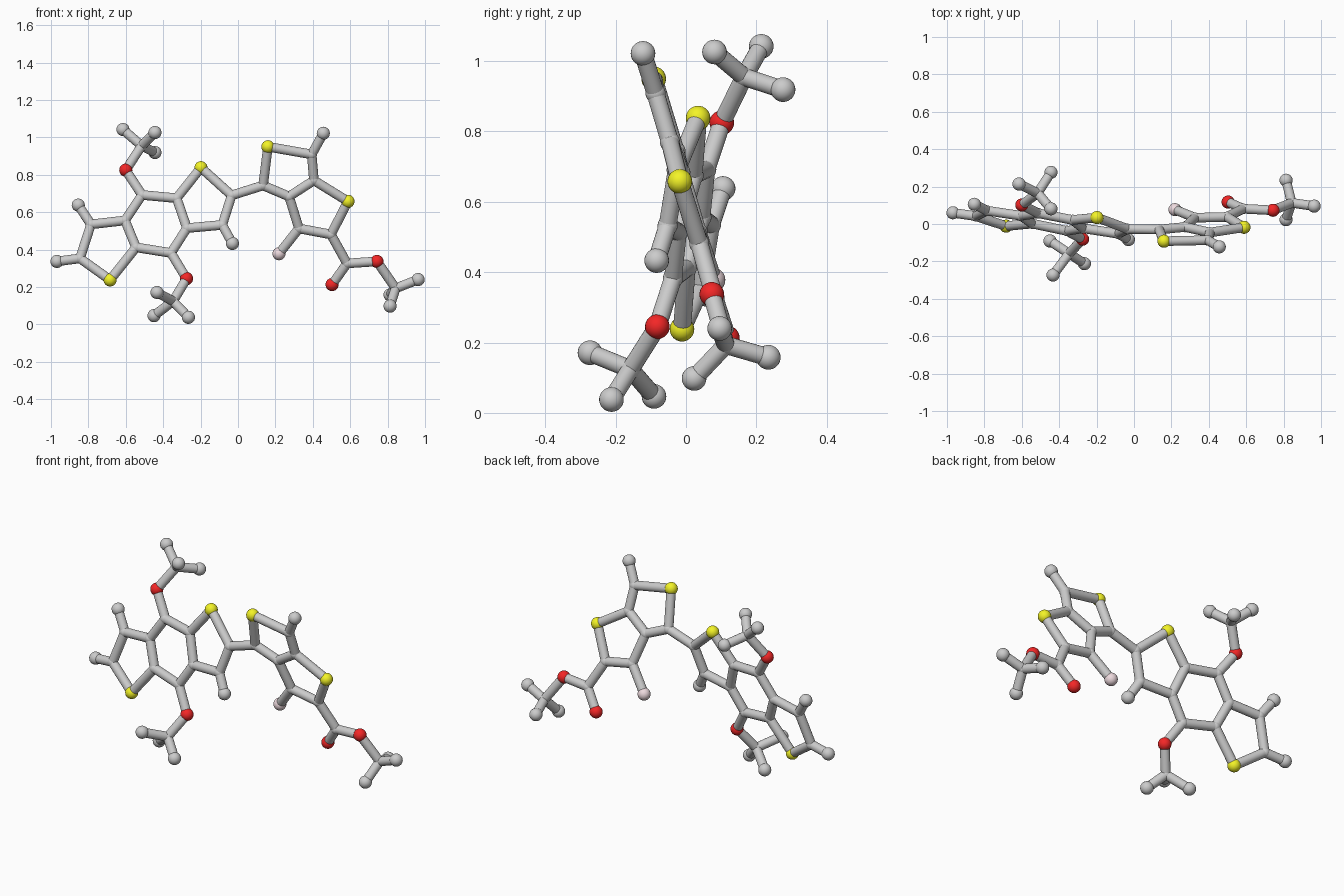
import bpy, bmesh
from mathutils import Vector, Matrix

if "Cube" in bpy.data.objects:
    bpy.data.objects.remove(bpy.data.objects["Cube"])

BALL, JOINT, ROD = 0.035, 0.0285, 0.0255


def left(x, z):          # tilted plane of the three-ring half
    return Vector((x, -0.183 - 0.175 * x + 0.218 * z, z))


def right(x, z):         # tilted plane of the two-ring half
    return Vector((x, 0.196 - 0.03 * x - 0.298 * z, z))


def material(name, rgb):
    m = bpy.data.materials.new(name)
    m.diffuse_color = (*rgb, 1)
    m.use_nodes = True
    m.node_tree.nodes["Principled BSDF"].inputs["Base Color"].default_value = m.diffuse_color
    return m


def finish(name, bm, mat=None):
    me = bpy.data.meshes.new(name)
    bm.to_mesh(me)
    bm.free()
    ob = bpy.data.objects.new(name, me)
    bpy.context.collection.objects.link(ob)
    if mat:
        me.materials.append(mat)
    for p in me.polygons:
        p.use_smooth = len(p.vertices) < 5
    return ob


def balls(name, points, radius, mat=None):
    bm = bmesh.new()
    for p in points:
        bmesh.ops.create_uvsphere(bm, u_segments=24, v_segments=16, radius=radius,
                                  matrix=Matrix.Translation(p))
    return finish(name, bm, mat)


def rods(name, pairs):
    bm = bmesh.new()
    for a, b in pairs:
        d = b - a
        m = Matrix.Translation((a + b) / 2) @ d.to_track_quat('Z', 'Y').to_matrix().to_4x4()
        bmesh.ops.create_cone(bm, cap_ends=True, segments=20, radius1=ROD, radius2=ROD,
                              depth=d.length, matrix=m)
    return finish(name, bm)


P = {
    # left rings
    'Sa': left(-.684, .238), 'a1': left(-.845, .353), 'a2': left(-.786, .535),
    'a3': left(-.604, .556), 'a4': left(-.545, .412), 'b1': left(-.513, .692),
    'b2': left(-.328, .675), 'b3': left(-.273, .515), 'b4': left(-.358, .382),
    'Sb': left(-.198, .838), 'c1': left(-.034, .69), 'c2': left(-.084, .532),
    # left ends
    'Ha1': left(-.968, .337), 'Ha2': left(-.854, .638), 'Hc2': left(-.030, .433),
    # upper and lower side branches
    'Ot': left(-.600, .825), 'mt': Vector((-.515, .165, .955)),
    'Ht1': Vector((-.615, .214, 1.042)), 'Ht2': Vector((-.444, .276, .919)),
    'Ht3': Vector((-.444, .081, 1.026)),
    'Ob': left(-.275, .245), 'mb': Vector((-.347, -.158, .124)),
    'Hb1': Vector((-.265, -.212, .038)), 'Hb2': Vector((-.449, -.091, .047)),
    'Hb3': Vector((-.433, -.273, .171)),
    # right rings
    'd1': right(.134, .743), 'Sd': right(.160, .950), 'd2': right(.394, .909),
    'd3': right(.406, .770), 'd4': right(.273, .684), 'Se': right(.588, .658),
    'e1': right(.497, .481), 'e2': right(.326, .513),
    'Hd2': right(.456, 1.022), 'Fe': right(.219, .378),
    # right tail
    't1': right(.583, .326), 'Od': right(.503, .213), 'Oe': right(.743, .337),
    'm': right(.843, .193), 'Hm1': right(.963, .240),
    'Hm2': Vector((.813, .234, .158)), 'Hm3': Vector((.813, .023, .098)),
}


def chains(text):
    out = []
    for chain in text.split(','):
        k = chain.split()
        out += [(P[i], P[j]) for i, j in zip(k, k[1:])]
    return out


def pick(prefix):
    return [v for k, v in P.items() if k[0] in prefix]


rods('left_ring_rods', chains('Sa a1 a2 a3 a4 Sa,a3 b1 b2 b3 b4 a4,b2 Sb c1 c2 b3'))
rods('right_ring_rods', chains('d1 Sd d2 d3 d4 d1,d3 Se e1 e2 d4'))
rods('ring_link_rod', chains('c1 d1'))
rods('end_rods', chains('a1 Ha1,a2 Ha2,c2 Hc2,d2 Hd2,e2 Fe'))
rods('upper_branch_rods', chains('b1 Ot mt Ht1,mt Ht2,mt Ht3'))
rods('lower_branch_rods', chains('b4 Ob mb Hb1,mb Hb2,mb Hb3'))
rods('tail_rods', chains('e1 t1 Od,t1 Oe m Hm1,m Hm2,m Hm3'))

balls('rod_joints', pick('abcdemt'), JOINT)
balls('end_balls', pick('H'), BALL)
balls('yellow_balls', pick('S'), BALL, material('yellow', (.9, .9, .02)))
balls('red_balls', pick('O'), BALL, material('red', (.9, .02, .02)))
balls('pink_ball', pick('F'), BALL, material('pink', (.85, .7, .73)))
